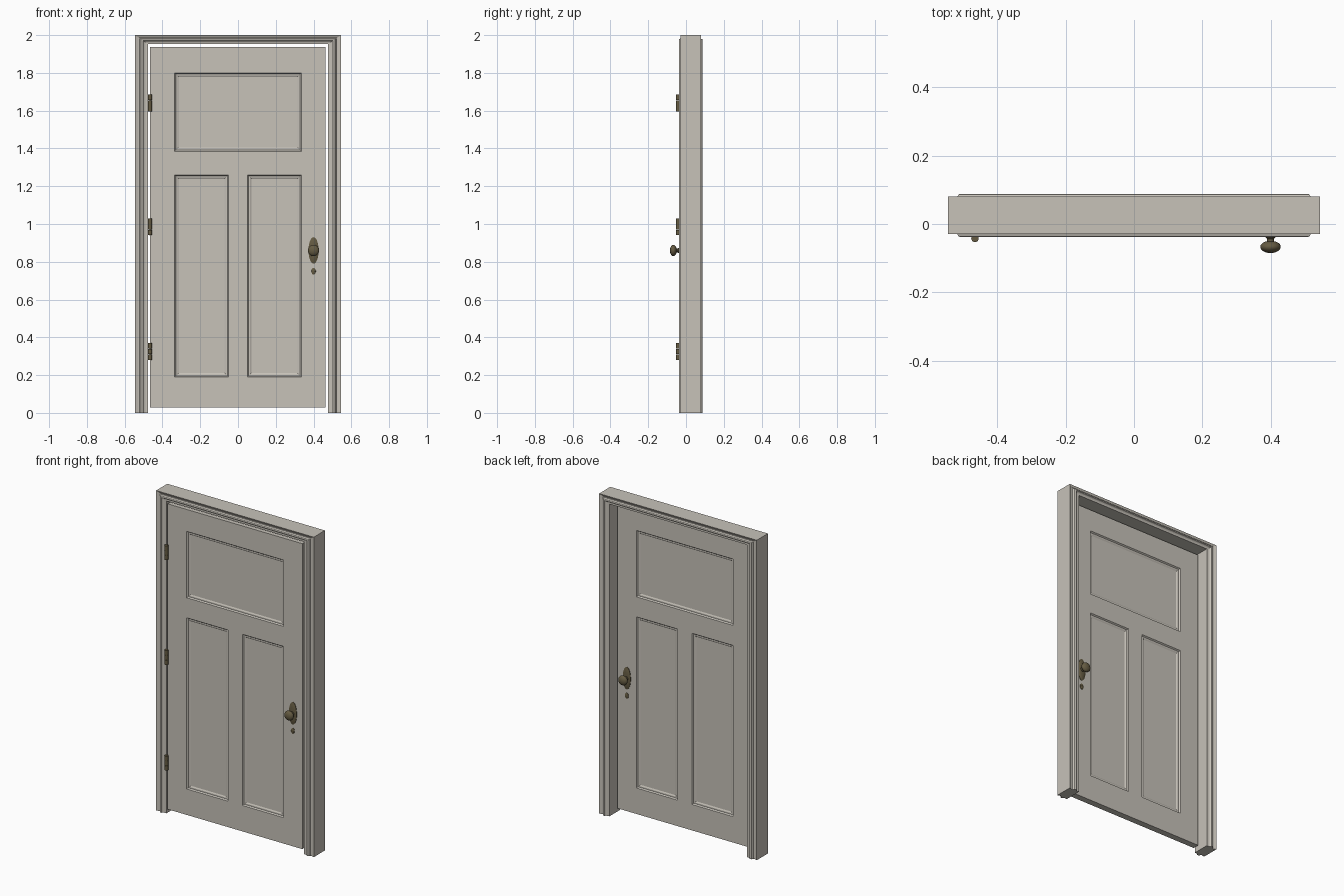
import bpy, bmesh, math
from mathutils import Matrix, Vector

cube = bpy.data.objects.get("Cube")
if cube:
    bpy.data.objects.remove(cube, do_unlink=True)


def material(name, color):
    m = bpy.data.materials.new(name)
    m.use_nodes = True
    m.diffuse_color = (*color, 1)
    m.node_tree.nodes["Principled BSDF"].inputs["Base Color"].default_value = (*color, 1)
    return m


paint = material("warm grey paint", (0.57, 0.54, 0.485))
bronze = material("aged bronze", (0.13, 0.105, 0.055))


def finish(name, bm, mat, smooth=False):
    bmesh.ops.recalc_face_normals(bm, faces=bm.faces[:])
    mesh = bpy.data.meshes.new(name)
    bm.to_mesh(mesh)
    bm.free()
    mesh.materials.append(mat)
    ob = bpy.data.objects.new(name, mesh)
    bpy.context.collection.objects.link(ob)
    if smooth:
        bpy.ops.object.select_all(action='DESELECT')
        ob.select_set(True)
        bpy.context.view_layer.objects.active = ob
        bpy.ops.object.shade_smooth_by_angle(angle=math.radians(35))
    return ob


# Frame: a moulded casing profile swept up, across and down with mitred corners
def build_frame():
    half_w, height, side, head, mid_y = 0.545, 2.0, 0.069, 0.048, 0.025
    front = [(0, -0.03), (0.25, -0.024), (0.36, -0.025), (0.44, -0.036), (0.50, -0.038),
             (0.62, -0.038), (0.70, -0.031), (0.80, -0.028), (1, -0.028)]
    profile = front + [(u, 2 * mid_y - y) for u, y in reversed(front)]
    bm = bmesh.new()
    rings = []
    for sx, top in ((-1, 0), (-1, 1), (1, 1), (1, 0)):
        rings.append([bm.verts.new((sx * (half_w - side * u), y, top * (height - head * u)))
                      for u, y in profile])
    n = len(profile)
    for a, b in zip(rings, rings[1:]):
        for i in range(n):
            j = (i + 1) % n
            bm.faces.new((a[i], a[j], b[j], b[i]))
    bm.faces.new(rings[0])
    bm.faces.new(rings[-1])
    finish("door_frame", bm, paint)


# Door leaf: two panelled skins joined around the rim
FRONT, BACK = -0.028, 0.012
def build_leaf():
    xs = [-0.467, -0.335, -0.05, 0.05, 0.335, 0.464]
    zs = [0.028, 0.19, 1.26, 1.385, 1.80, 1.937]
    moulding = [(0.006, 0.008), (0.008, 0.0), (0.007, 0.004)]
    bm = bmesh.new()
    for y, inward in ((FRONT, 1), (BACK, -1)):
        grid = [[bm.verts.new((x, y, z)) for x in xs] for z in zs]
        cell = {}
        for r in range(5):
            for c in range(5):
                quad = [grid[r][c], grid[r][c + 1], grid[r + 1][c + 1], grid[r + 1][c]]
                cell[r, c] = bm.faces.new(quad[::inward])
        panels = [cell[1, 1], cell[1, 3]]
        panels += bmesh.ops.dissolve_faces(bm, faces=[cell[3, c] for c in (1, 2, 3)])["region"]
        bm.normal_update()
        for width, depth in moulding:
            bmesh.ops.inset_individual(bm, faces=panels, thickness=width, use_even_offset=True)
            for f in panels:
                for v in f.verts:
                    v.co.y += inward * depth
            bm.normal_update()
    bmesh.ops.bridge_loops(bm, edges=[e for e in bm.edges if e.is_boundary])
    finish("door_leaf", bm, paint)


# Turned shape: (radius, distance) profile spun about the y axis
def turned(name, profile, origin, direction, scale_z=1.0, sides=32):
    bm = bmesh.new()
    rings = []
    for radius, d in profile:
        rings.append([bm.verts.new((origin[0] + radius * math.cos(t), origin[1] + direction * d,
                                    origin[2] + scale_z * radius * math.sin(t)))
                      for t in (2 * math.pi * k / sides for k in range(sides))])
    for a, b in zip(rings, rings[1:]):
        for i in range(sides):
            j = (i + 1) % sides
            bm.faces.new((a[i], a[j], b[j], b[i]))
    bm.faces.new(rings[0])
    bm.faces.new(rings[-1])
    finish(name, bm, bronze, True)


# Knob set on each side: oval plate, knob on a stem, keyhole cover
def build_knob_set(label, y, direction):
    x, z = 0.40, 0.86
    turned(label + "_knob_plate", [(0.027, -0.002), (0.027, 0.003), (0.021, 0.007), (0.015, 0.009)],
           (x, y, z), direction, 2.6)
    stem = [(0.014, 0.0), (0.014, 0.012), (0.010, 0.016), (0.010, 0.023)]
    bulb = [(0.030 * math.sin(a), 0.039 - 0.018 * math.cos(a))
            for a in (math.pi * k / 14 for k in range(2, 14))]
    turned(label + "_knob", stem + bulb + [(0.001, 0.057)], (x, y, z), direction)
    turned(label + "_keyhole_cover", [(0.012, -0.002), (0.012, 0.003), (0.008, 0.006)],
           (x, y, z - 0.11), direction, 1.5, 24)


# Hinges: barrel of stacked knuckles over a thin leaf
def build_hinge(name, z):
    x, y, tall = -0.466, -0.042, 0.09
    bm = bmesh.new()
    for k in range(3):
        place = Matrix.Translation(Vector((x, y, z + (k - 1) * tall / 3)))
        bmesh.ops.create_cone(bm, cap_ends=True, segments=20, radius1=0.011, radius2=0.011,
                              depth=tall / 3 - 0.001, matrix=place)
    place = Matrix.Translation(Vector((x, y + 0.016, z)))
    bmesh.ops.create_cube(bm, size=1, matrix=place @ Matrix.Diagonal((0.004, 0.024, tall, 1)))
    finish(name, bm, bronze, True)


build_frame()
build_leaf()
build_knob_set("front", FRONT, -1)
build_knob_set("back", BACK, 1)
for name, z in (("upper_hinge", 1.64), ("middle_hinge", 0.985), ("lower_hinge", 0.325)):
    build_hinge(name, z)
